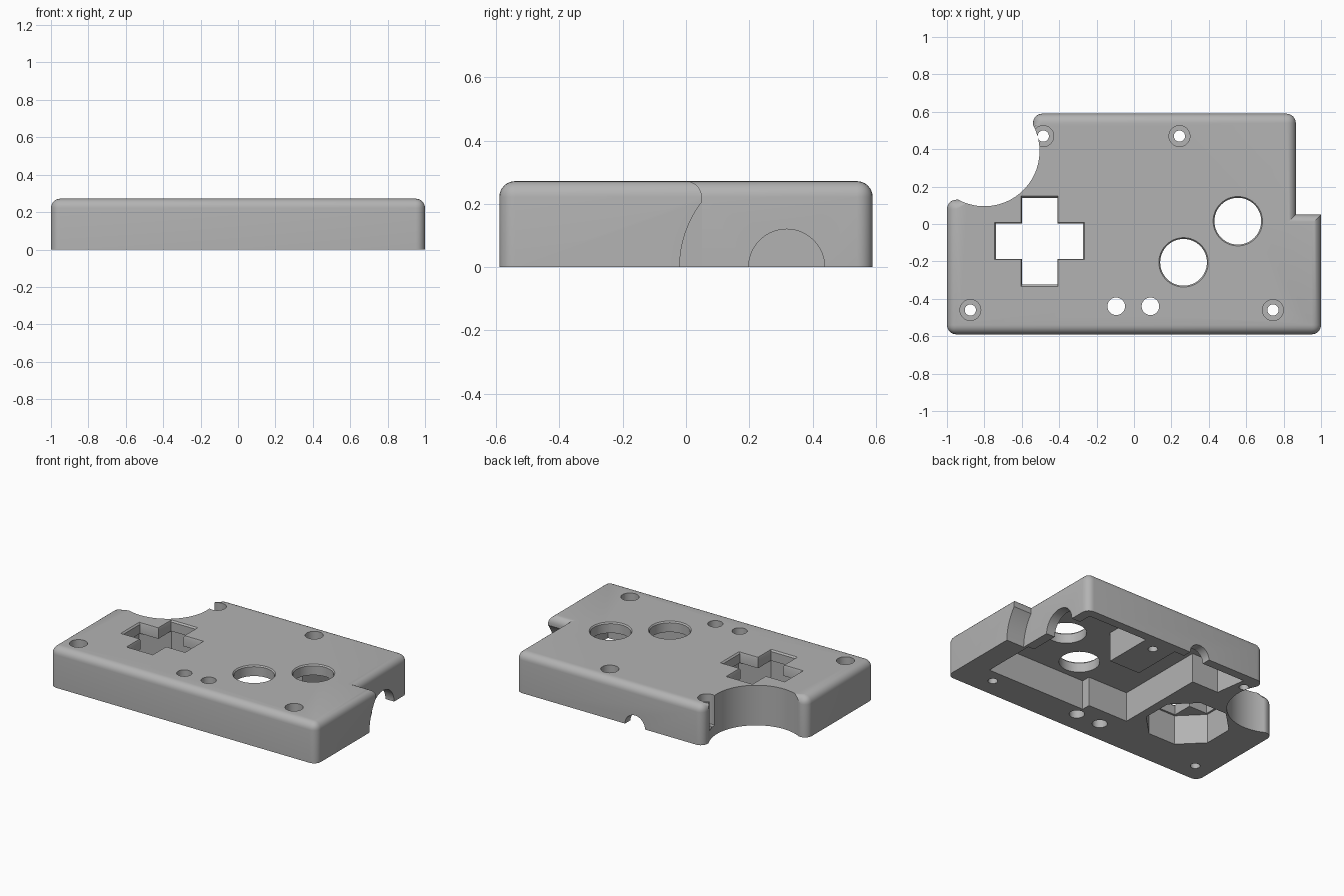
import bpy, bmesh, math
from mathutils import Matrix, Vector

H = 0.272      # overall height
FLOOR = 0.2    # underside pocket ceiling
R = 0.05       # edge rounding

cube = bpy.data.objects.get("Cube")
if cube:
    bpy.data.objects.remove(cube, do_unlink=True)

grey = bpy.data.materials.new("plain grey")
grey.use_nodes = True
colour = (0.45, 0.45, 0.45, 1)
grey.diffuse_color = colour
grey.node_tree.nodes["Principled BSDF"].inputs["Base Color"].default_value = colour


def prism(name, pts, z0, z1, grow=1.0):
    """Extruded outline; grow widens the top about the outline's centre."""
    bm = bmesh.new()
    n = len(pts)
    cx, cy = sum(p[0] for p in pts) / n, sum(p[1] for p in pts) / n
    low = [bm.verts.new((x, y, z0)) for x, y in pts]
    top = [bm.verts.new((cx + (x - cx) * grow, cy + (y - cy) * grow, z1)) for x, y in pts]
    bm.faces.new(low)
    bm.faces.new(top)
    for i in range(n):
        j = (i + 1) % n
        bm.faces.new((low[i], low[j], top[j], top[i]))
    bmesh.ops.recalc_face_normals(bm, faces=bm.faces)
    me = bpy.data.meshes.new(name)
    bm.to_mesh(me)
    bm.free()
    ob = bpy.data.objects.new(name, me)
    bpy.context.collection.objects.link(ob)
    me.materials.append(grey)
    return ob


def ring(x, y, r, n=48, turn=0.0):
    return [(x + r * math.cos(turn + math.tau * i / n),
             y + r * math.sin(turn + math.tau * i / n)) for i in range(n)]


def cut(cutter):
    cutter.hide_render = True
    mod = shell.modifiers.new("cut", 'BOOLEAN')
    mod.operation, mod.solver, mod.object = 'DIFFERENCE', 'EXACT', cutter
    bpy.context.view_layer.objects.active = shell
    bpy.ops.object.modifier_apply(modifier=mod.name)
    bpy.data.objects.remove(cutter, do_unlink=True)


# Shell body: stepped outline with rounded corners and top rim
outline = [(-1, -.59), (1, -.59), (1, .05), (.865, .05), (.865, .59),
           (-.54, .59), (-.54, .515), (-.8, .35), (-.87, .13), (-1, .13)]
round_corners = [outline[i] for i in (0, 1, 4, 5, 9)]
bite_corner = Vector((-.8, .35))
shell = prism("controller_shell", outline, 0, H)
bm = bmesh.new()
bm.from_mesh(shell.data)
edges = []
for e in bm.edges:
    a, b = (v.co for v in e.verts)
    if abs(a.z - b.z) > 0.1:
        if any((a.xy - Vector(c)).length < 0.01 for c in round_corners):
            edges.append(e)
    elif a.z > 0.1 and min((p.xy - bite_corner).length for p in (a, b)) > 0.01:
        edges.append(e)
bmesh.ops.bevel(bm, geom=edges, offset=R, segments=6, profile=0.5, affect='EDGES')
bm.to_mesh(shell.data)
bm.free()

# Round bite out of the back right corner
cut(prism("bite_cutter", ring(-.8, .39, .295, 96), -.1, .4))

# Underside cavity around the screw post
cavity = [(.845, -.37), (.845, 0), (.8, 0), (.8, .53), (.35, .53), (.35, .19),
          (.12, .19), (.12, .53), (-.43, .53), (-.4, .32), (-.2, .32),
          (-.2, -.31), (.1, -.31), (.1, -.37)]
cut(prism("cavity_cutter", cavity, -.1, FLOOR))

# Direction pad: octagonal pocket below, cross opening with a slight flare above
px, py, arm, half = -.505, -.092, .232, .095
cut(prism("pad_pocket_cutter", ring(px, py, .265, 8, math.pi / 8), -.1, FLOOR))
corner = [(arm, -half), (arm, half), (half, half)]
cross = []
for k in range(4):
    c, s = round(math.cos(k * math.pi / 2)), round(math.sin(k * math.pi / 2))
    cross += [(px + c * x - s * y, py + s * x + c * y) for x, y in corner]
cut(prism("cross_cutter", cross, .1, .4))
cut(prism("cross_flare_cutter", cross, H - .01, H + .01, 1.08))

# Two large button openings with eased rims
for x, y in ((.265, -.205), (.555, .015)):
    cut(prism("button_cutter", ring(x, y, .125, 64), .1, .4))
    cut(prism("button_flare_cutter", ring(x, y, .12, 64), H - .015, H + .015, 1.2))

# Two small button openings
for x in (-.095, .088):
    cut(prism("small_button_cutter", ring(x, -.44, .047), -.1, .4))

# Counterbored screw holes
for x, y in ((-.875, -.46), (.743, -.46), (-.485, .47), (.243, .47)):
    cut(prism("screw_cutter", ring(x, y, .03, 32), -.1, .4))
    cut(prism("counterbore_cutter", ring(x, y, .056, 32), .07, .4))


def side_cut(name, r, start, end, axis, offset):
    """Horizontal round cutter at the base, along x or y."""
    ob = prism(name, ring(0, 0, r, 96), start, end)
    if axis == 'x':
        turn = Matrix.Rotation(math.pi / 2, 4, 'Y')
        ob.data.transform(Matrix.Translation((0, offset, 0)) @ turn)
    else:
        turn = Matrix.Rotation(-math.pi / 2, 4, 'X')
        ob.data.transform(Matrix.Translation((offset, 0, 0)) @ turn)
    bpy.context.view_layer.update()
    cut(ob)


# Plug hole in the side wall, plug clearance on the step, cable notch at the back
side_cut("plug_hole_cutter", .12, .7, 1.1, 'x', .318)
side_cut("plug_clearance_cutter", .338, .8655, 1.1, 'x', .318)
side_cut("cable_notch_cutter", .075, .48, .7, 'y', -.03)

# Smooth rounded surfaces, keep hard edges
bpy.ops.object.select_all(action='DESELECT')
shell.select_set(True)
bpy.context.view_layer.objects.active = shell
bpy.ops.object.shade_smooth_by_angle(angle=math.radians(30))
